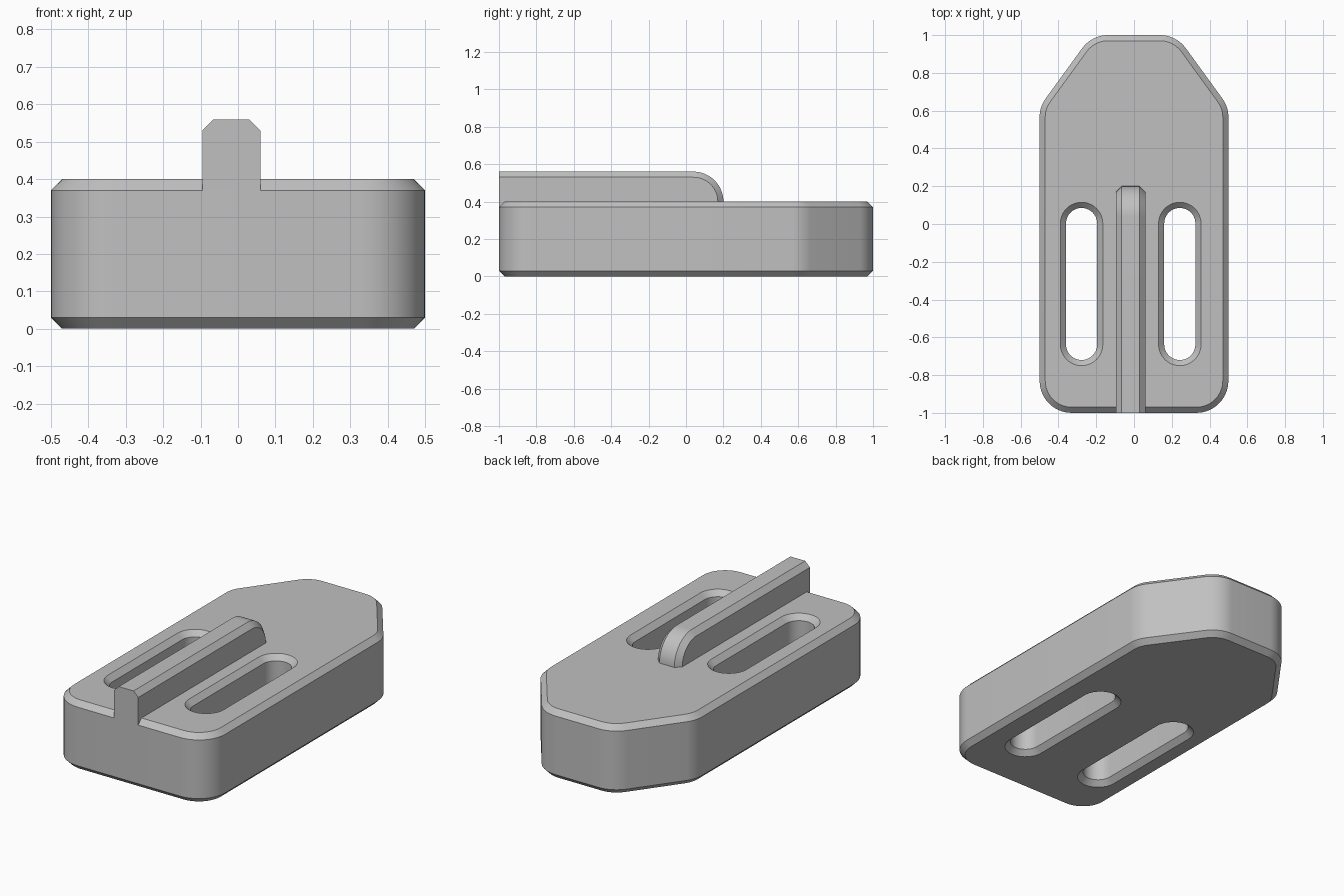
import bpy, bmesh, math
from mathutils import Vector

cube = bpy.data.objects.get("Cube")
if cube:
    bpy.data.objects.remove(cube, do_unlink=True)

HEIGHT, CHAMFER, CENTRE = 0.40, 0.03, -0.0175

grey = bpy.data.materials.new("plain_grey")
grey.use_nodes = True
colour = (0.53, 0.53, 0.53, 1)
grey.diffuse_color = colour
grey.node_tree.nodes["Principled BSDF"].inputs["Base Color"].default_value = colour


def finish(bm, name):
    bmesh.ops.recalc_face_normals(bm, faces=bm.faces)
    mesh = bpy.data.meshes.new(name)
    bm.to_mesh(mesh)
    bm.free()
    mesh.materials.append(grey)
    mesh.shade_smooth()
    mesh.set_sharp_from_angle(angle=math.radians(30))
    obj = bpy.data.objects.new(name, mesh)
    bpy.context.collection.objects.link(obj)
    return obj


def rounded(corners, radius, grow, steps=10):
    """Counter-clockwise polygon with filleted corners, offset outwards by grow."""
    pts = [Vector(c) for c in corners]
    out = []
    for i, p in enumerate(pts):
        d1 = (p - pts[i - 1]).normalized()
        d2 = (pts[(i + 1) % len(pts)] - p).normalized()
        turn = math.atan2(d1.x * d2.y - d1.y * d2.x, d1.dot(d2))
        n1 = Vector((d1.y, -d1.x))
        centre = p - d1 * radius * math.tan(turn / 2) - n1 * radius
        start = math.atan2(n1.y, n1.x)
        for k in range(steps + 1):
            a = start + turn * k / steps
            out.append(centre + (radius + grow) * Vector((math.cos(a), math.sin(a))))
    return out


def chamfered_wall(bm, corners, radius, grow):
    """Vertical wall whose top and bottom rims are offset by grow."""
    levels = ((grow, 0), (0, CHAMFER), (0, HEIGHT - CHAMFER), (grow, HEIGHT))
    rings = [[bm.verts.new((p.x, p.y, z)) for p in rounded(corners, radius, g)]
             for g, z in levels]
    for low, high in zip(rings, rings[1:]):
        for i in range(len(low)):
            bm.faces.new((low[i - 1], low[i], high[i], high[i - 1]))


# Body: tapered block with two through slots
bm = bmesh.new()
right_side = [(0.5, -1), (0.5, 0.62), (0.224, 1)]
outline = right_side + [(-x, y) for x, y in reversed(right_side)]
chamfered_wall(bm, outline, 0.17, -CHAMFER)
half = 0.0825
for side in (-1, 1):
    x = CENTRE + side * 0.26
    slot = [(x - half, -0.72), (x + half, -0.72), (x + half, 0.085), (x - half, 0.085)]
    chamfered_wall(bm, slot, half, CHAMFER)
bmesh.ops.remove_doubles(bm, verts=bm.verts, dist=0.0001)
rims = [e for e in bm.edges if e.is_boundary]
for z in (0, HEIGHT):
    rim = [e for e in rims if all(abs(v.co.z - z) < 0.001 for v in e.verts)]
    bmesh.ops.triangle_fill(bm, edges=rim, use_beauty=True, normal=(0, 0, 1))
finish(bm, "slotted_body")

# Guide rail: chamfered bar with a quarter-round back end
bm = bmesh.new()
base, reach, radius, steps = HEIGHT - CHAMFER, 0.04, 0.16, 16


def rail_path(r):
    arc = [math.pi / 2 * (1 - k / steps) for k in range(steps + 1)]
    path = [(reach + r * math.cos(a), HEIGHT + r * math.sin(a)) for a in arc]
    return [(-1, base), (-1, HEIGHT + r)] + path + [(reach + r, base)]


strips = []
for x, r in ((-0.0775, radius - CHAMFER), (-0.0475, radius),
             (0.0475, radius), (0.0775, radius - CHAMFER)):
    strips.append([bm.verts.new((CENTRE + x, y, z)) for y, z in rail_path(r)])
for a, b in zip(strips, strips[1:]):
    for i in range(1, len(a) - 1):
        bm.faces.new((a[i], a[i + 1], b[i + 1], b[i]))
bm.faces.new(strips[0])
bm.faces.new(strips[-1])
bm.faces.new([s[0] for s in strips] + [s[1] for s in reversed(strips)])
bm.faces.new([s[0] for s in strips] + [s[-1] for s in reversed(strips)])
finish(bm, "guide_rail")
